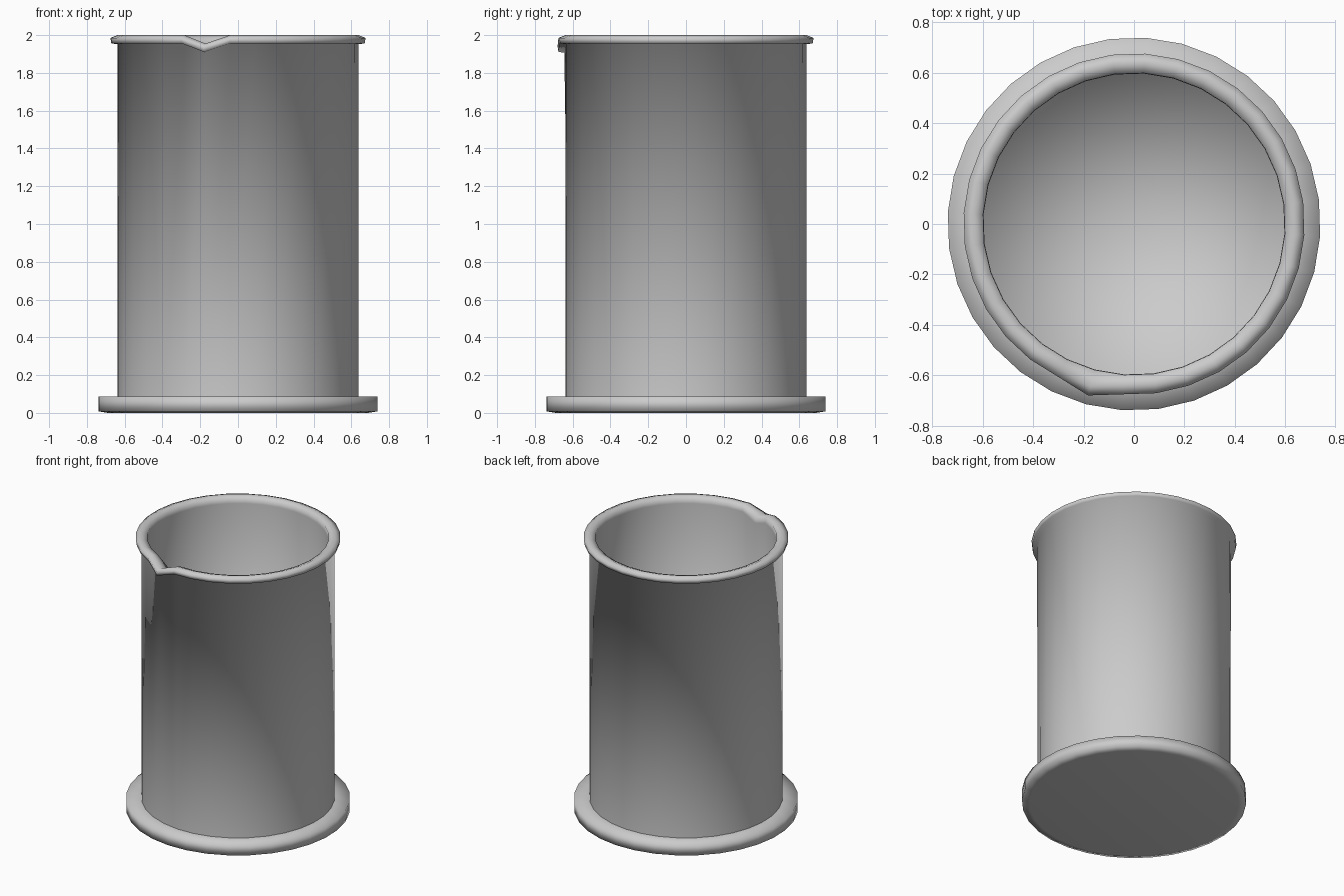
import bpy, bmesh, math

if "Cube" in bpy.data.objects:
    bpy.data.objects.remove(bpy.data.objects["Cube"])

SIDES = 32
SPOUT = math.radians(255)


def lathe(name, profile, edit=None):
    """Revolve (radius, z) points; radius 0 makes a pole. edit may move ring points."""
    bm = bmesh.new()
    rings = []
    for r, z in profile:
        if r == 0:
            rings.append([bm.verts.new((0, 0, z))] * SIDES)
            continue
        ring = []
        for i in range(SIDES):
            a = SPOUT + 2 * math.pi * i / SIDES
            rr, zz = edit(i, r, z) if edit else (r, z)
            ring.append(bm.verts.new((rr * math.cos(a), rr * math.sin(a), zz)))
        rings.append(ring)
    for lo, hi in zip(rings, rings[1:]):
        for i in range(SIDES):
            j = (i + 1) % SIDES
            quad = list(dict.fromkeys((lo[i], lo[j], hi[j], hi[i])))
            bm.faces.new(quad)
    bmesh.ops.recalc_face_normals(bm, faces=bm.faces)
    mesh = bpy.data.meshes.new(name)
    bm.to_mesh(mesh)
    bm.free()
    mesh.shade_smooth()
    obj = bpy.data.objects.new(name, mesh)
    bpy.context.collection.objects.link(obj)
    return obj


def pour_spout(i, r, z):
    """Pull one column of the rim down and outward to form the pouring lip."""
    if i == 0 and z > 1.9:
        return r + (0.027 if r > 0.62 else 0.0), z - 0.045
    return r, z


# Foot: a wide flat disc
lathe("foot", [(0, 0), (0.69, 0), (0.74, 0.008), (0.74, 0.088), (0.62, 0.088), (0, 0.088)])

# Beaker: outer wall, rounded rim with spout, inner wall and floor
lathe("beaker", [
    (0, 0.06), (0.638, 0.06), (0.638, 0.09), (0.64, 1.952),
    (0.672, 1.956), (0.677, 1.985), (0.64, 2.0), (0.60, 1.985),
    (0.598, 1.95), (0.598, 0.10), (0, 0.10),
], pour_spout)
